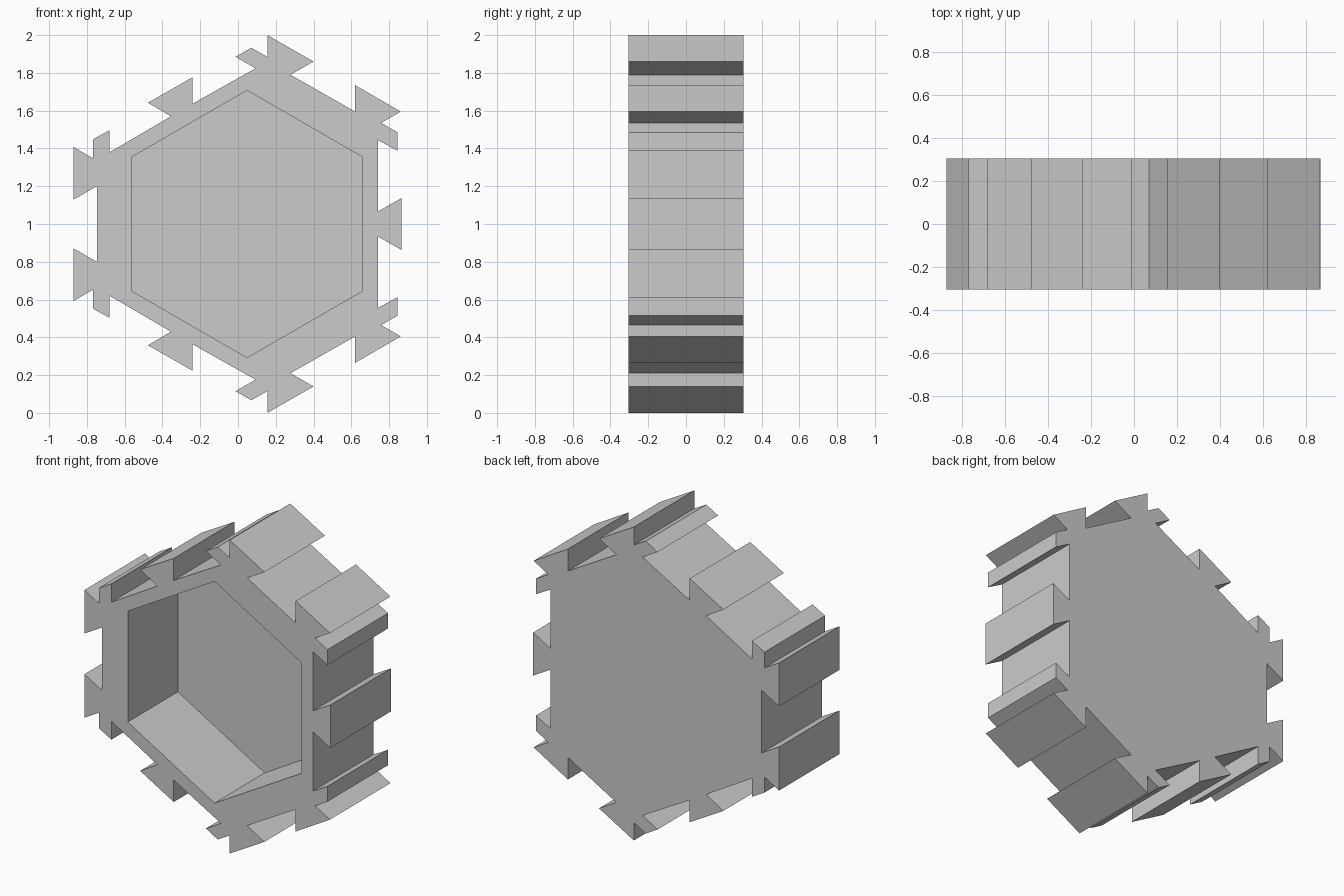
import bpy, bmesh, math

if "Cube" in bpy.data.objects:
    bpy.data.objects.remove(bpy.data.objects["Cube"])

FRONT, BACK, FLOOR = -0.305, 0.305, 0.2

# Upper half of the dovetailed outline (x, z), right to left; lower half is its mirror in z = 1
half = [(0.742, 1.07), (0.742, 1.445)]
half = [(0.865, 1.137), (0.742, 1.067), (0.742, 1.444), (0.845, 1.387), (0.845, 1.485),
        (0.758, 1.535), (0.862, 1.595), (0.62, 1.735), (0.62, 1.595), (0.278, 1.79),
        (0.40, 1.86), (0.155, 2.0), (0.155, 1.885), (0.07, 1.933), (-0.013, 1.885),
        (0.093, 1.824), (-0.24, 1.637), (-0.24, 1.777), (-0.477, 1.642), (-0.355, 1.57),
        (-0.68, 1.38), (-0.68, 1.497), (-0.767, 1.448), (-0.767, 1.348), (-0.87, 1.407),
        (-0.87, 1.13), (-0.747, 1.2)]
outline = half + [(x, 2 - z) for x, z in reversed(half)]

# Hexagonal pocket outline
pocket = [(0.048 + 0.707 * math.cos(math.radians(90 + 60 * i)),
           1.0 + 0.707 * math.sin(math.radians(90 + 60 * i))) for i in range(6)]

bm = bmesh.new()


def ring(points, y):
    return [bm.verts.new((x, y, z)) for x, z in points]


def walls(a, b):
    n = len(a)
    for i in range(n):
        j = (i + 1) % n
        bm.faces.new((a[i], a[j], b[j], b[i]))


def loop_edges(r):
    return [bm.edges.get((r[i], r[(i + 1) % len(r)])) for i in range(len(r))]


# Outer walls and back
outer_front, outer_back = ring(outline, FRONT), ring(outline, BACK)
walls(outer_front, outer_back)
bmesh.ops.triangle_fill(bm, edges=loop_edges(outer_back), use_beauty=True)

# Pocket walls and floor
inner_front, inner_floor = ring(pocket, FRONT), ring(pocket, FLOOR)
walls(inner_front, inner_floor)
bm.faces.new(inner_floor)

# Front rim between outline and pocket
bmesh.ops.triangle_fill(bm, edges=loop_edges(outer_front) + loop_edges(inner_front),
                        use_beauty=True)

# Merge coplanar triangles and orient outward
bmesh.ops.dissolve_limit(bm, angle_limit=0.01, verts=bm.verts[:], edges=bm.edges[:])
bmesh.ops.recalc_face_normals(bm, faces=bm.faces[:])

mesh = bpy.data.meshes.new("hexagonal_tray")
bm.to_mesh(mesh)
bm.free()
tray = bpy.data.objects.new("hexagonal_tray", mesh)
bpy.context.collection.objects.link(tray)
